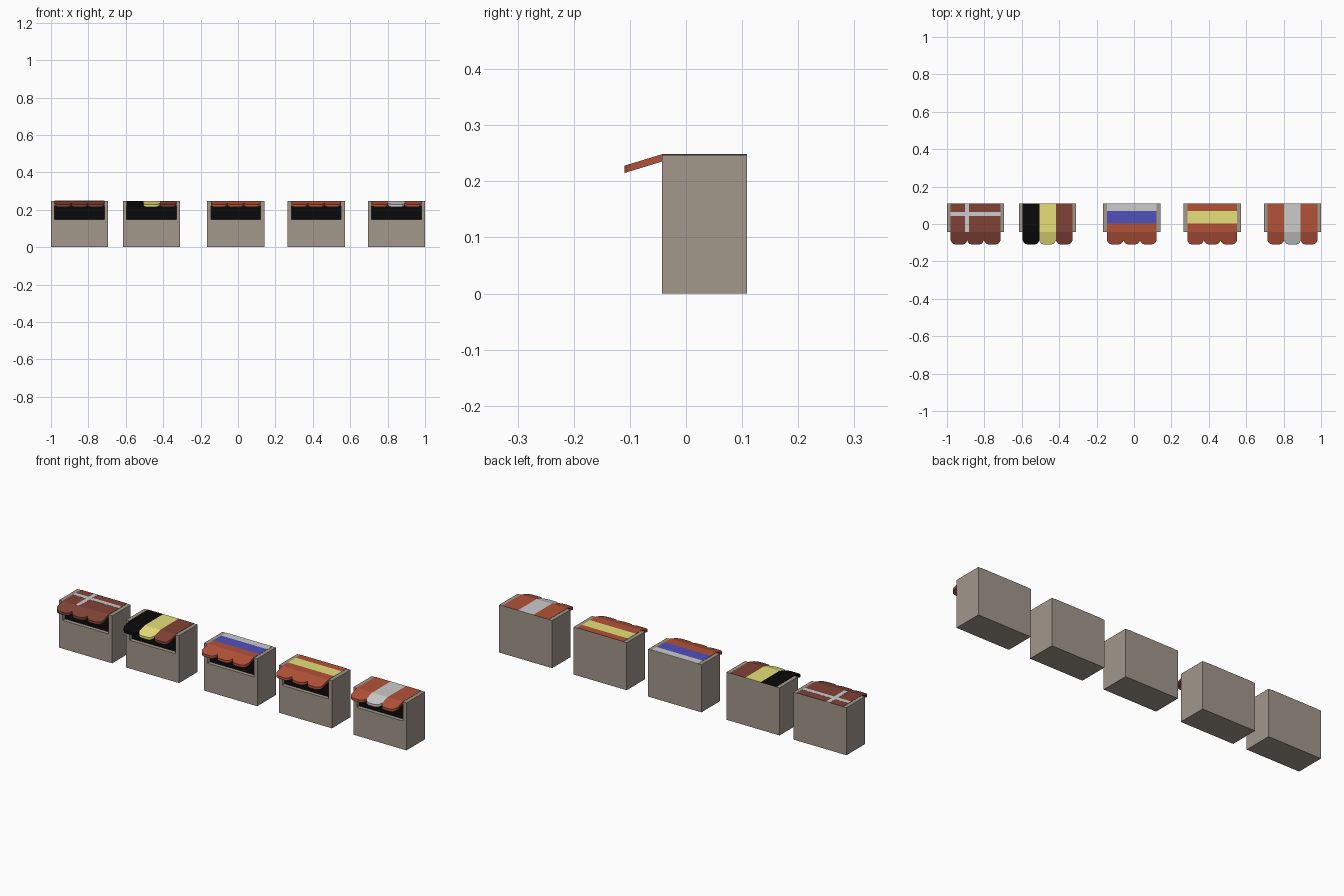
import bpy, bmesh

if "Cube" in bpy.data.objects:
    bpy.data.objects.remove(bpy.data.objects["Cube"])

COLOURS = {
    "stone": (0.36, 0.31, 0.26), "black": (0.003, 0.003, 0.003),
    "red": (0.45, 0.085, 0.04), "maroon": (0.22, 0.055, 0.038),
    "yellow": (0.80, 0.74, 0.19), "white": (0.8, 0.8, 0.8),
    "blue": (0.08, 0.08, 0.50),
}
MATS = {}
for n, c in COLOURS.items():
    MATS[n] = bpy.data.materials.new(n)
    MATS[n].diffuse_color = (*c, 1)

W, FRONT, BACK, TOP = 0.306, -0.043, 0.109, 0.247
CW = 0.266            # cloth and hatch width
CLOTH_TOP, THICK = 0.2483, 0.013
TIP, SHOULDER = -0.11, -0.088


def finish(bm, name, *mats):
    bmesh.ops.recalc_face_normals(bm, faces=bm.faces)
    me = bpy.data.meshes.new(name)
    bm.to_mesh(me)
    bm.free()
    for m in mats:
        me.materials.append(MATS[m])
    ob = bpy.data.objects.new(name, me)
    bpy.context.collection.objects.link(ob)
    return ob


def box_bm(x0, x1, y0, y1, z0, z1):
    bm = bmesh.new()
    bmesh.ops.create_cube(bm, size=1)
    for v in bm.verts:
        v.co = (x1 if v.co.x > 0 else x0, y1 if v.co.y > 0 else y0,
                z1 if v.co.z > 0 else z0)
    return bm


# stall body with a recessed dark serving hatch
def body(cx, name):
    bm = box_bm(cx - W / 2, cx + W / 2, FRONT, BACK, 0, TOP)
    bm.normal_update()
    front = min(bm.faces, key=lambda f: f.calc_center_median().y)
    bmesh.ops.inset_individual(bm, faces=[front], thickness=0.02)
    for v in front.verts:
        v.co.x = cx + (CW / 2 if v.co.x > cx else -CW / 2)
        v.co.z = 0.236 if v.co.z > TOP / 2 else 0.147
    rim = extrude = bmesh.ops.extrude_face_region(bm, geom=[front])
    inner = [g for g in rim["geom"] if isinstance(g, bmesh.types.BMFace)]
    if front.is_valid:
        bmesh.ops.delete(bm, geom=[front], context="FACES_ONLY")
    for v in inner[0].verts:
        v.co.y = FRONT + 0.02
    inner[0].material_index = 1
    finish(bm, name, "stone", "black")


# sloping awning strip with a rounded scallop at its tip
def awning_strip(x0, w, name, mat):
    d = SHOULDER - TIP
    side = [(0, FRONT), (0, SHOULDER), (0.06, SHOULDER - 0.45 * d),
            (0.15, SHOULDER - 0.82 * d), (0.3, TIP)]
    outline = side + [(1 - u, y) for u, y in reversed(side)]
    slope = 0.0205 / (FRONT - TIP)
    bm = bmesh.new()
    top = [bm.verts.new((x0 + u * w, y, CLOTH_TOP - (FRONT - y) * slope))
           for u, y in outline]
    face = bm.faces.new(top)
    ext = bmesh.ops.extrude_face_region(bm, geom=[face], use_keep_orig=True)
    for g in ext["geom"]:
        if isinstance(g, bmesh.types.BMVert):
            g.co.z -= THICK
    finish(bm, name, mat)


# flat roof cloth patch; u is across the cloth from 0 to 1
def patch(cx, u0, u1, y0, y1, name, mat, lift=0.0):
    x = cx - CW / 2
    finish(box_bm(x + u0 * CW, x + u1 * CW, y0, y1,
                  CLOTH_TOP - 0.002, CLOTH_TOP + lift), name, mat)


def columns(*mats):
    return [(i / 3, (i + 1) / 3, FRONT, BACK, m) for i, m in enumerate(mats)]


def rows(back, mid, front):
    return [(0, 1, 0.069, BACK, back), (0, 1, 0.004, 0.069, mid),
            (0, 1, FRONT, 0.004, front)]


# centre, roof patches, awning strip colours
STALLS = [
    (-0.847, [(0, 1, FRONT, BACK, "maroon")], ["maroon"] * 3),
    (-0.462, columns("black", "yellow", "maroon"), ["black", "yellow", "maroon"]),
    (-0.012, rows("white", "blue", "red"), ["red"] * 3),
    (0.418, rows("red", "yellow", "red"), ["red"] * 3),
    (0.847, columns("red", "white", "red"), ["red", "white", "red"]),
]
for i, (cx, roof, strips) in enumerate(STALLS, 1):
    body(cx, f"stall_{i}_body")
    for j, (u0, u1, y0, y1, m) in enumerate(roof, 1):
        patch(cx, u0, u1, y0, y1, f"stall_{i}_roof_cloth_{j}", m)
    for j, m in enumerate(strips):
        awning_strip(cx - CW / 2 + j * CW / 3, CW / 3, f"stall_{i}_awning_{j + 1}", m)

# pale cross on the first roof
cx = STALLS[0][0]
patch(cx, 0, 1, 0.042, 0.065, "cross_bar_long", "white", 0.0006)
patch(cx, 0.285, 0.365, FRONT, BACK, "cross_bar_short", "white", 0.0007)

for m in bpy.data.materials:
    if m.users and not m.is_grease_pencil:
        m.use_nodes = True
        m.node_tree.nodes["Principled BSDF"].inputs["Base Color"].default_value = m.diffuse_color
